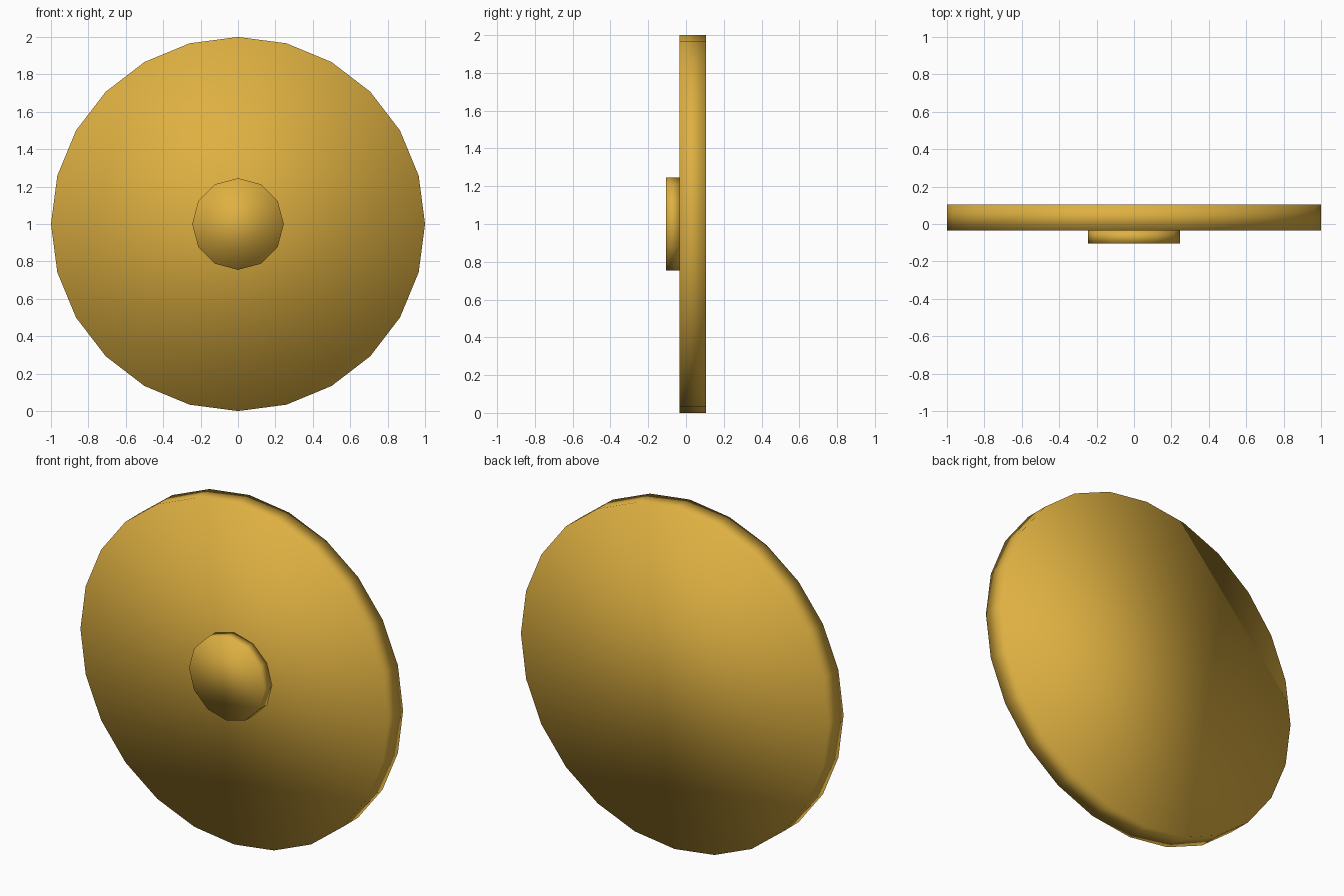
import bpy
import math

cube = bpy.data.objects.get("Cube")
if cube:
    bpy.data.objects.remove(cube, do_unlink=True)

# Golden metal colour
gold = bpy.data.materials.new("gold")
gold.use_nodes = True
colour = (0.73, 0.434, 0.053, 1.0)
gold.diffuse_color = colour
gold.node_tree.nodes["Principled BSDF"].inputs["Base Color"].default_value = colour


def round_plate(name, sides, radius, front, back):
    """Smooth-shaded cylinder lying along y between front and back."""
    bpy.ops.mesh.primitive_cylinder_add(
        vertices=sides, radius=radius, depth=back - front,
        location=(0, (front + back) / 2, 1), rotation=(math.pi / 2, 0, 0))
    plate = bpy.context.object
    plate.name = name
    plate.data.materials.append(gold)
    bpy.ops.object.transform_apply(location=False, rotation=True, scale=True)
    bpy.ops.object.shade_smooth()
    return plate


# Large disc and the small boss on its front
round_plate("disc", 24, 1.0, -0.035, 0.105)
round_plate("centre_boss", 12, 0.245, -0.105, -0.035)
